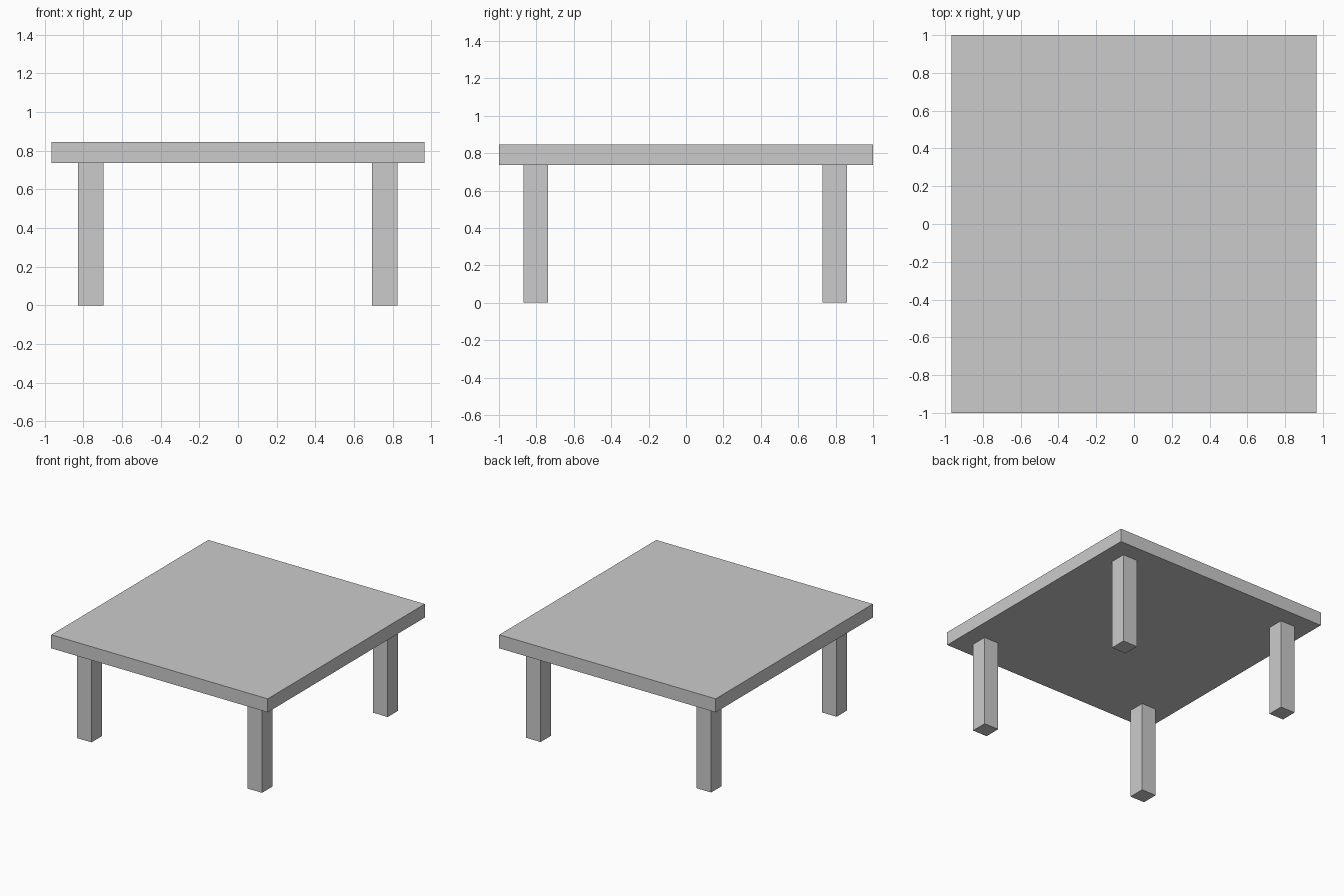
import bpy

if "Cube" in bpy.data.objects:
    bpy.data.objects.remove(bpy.data.objects["Cube"])


def box(name, x, y, z):
    """Axis-aligned box from (min, max) ranges."""
    ranges = (x, y, z)
    bpy.ops.mesh.primitive_cube_add(size=1, location=[(a + b) / 2 for a, b in ranges])
    obj = bpy.context.object
    obj.name = name
    obj.scale = [b - a for a, b in ranges]
    bpy.ops.object.transform_apply(location=False, rotation=False, scale=True)
    return obj


UNDERSIDE = 0.736

# Table top
box("table_top", (-0.965, 0.965), (-1, 1), (UNDERSIDE, 0.845))

# Four square legs, set in from the corners
for row, y in (("front", (-0.870, -0.737)), ("back", (0.729, 0.861))):
    for side, x in (("left", (-0.827, -0.697)), ("right", (0.694, 0.824))):
        box(f"{row}_{side}_leg", x, y, (0, UNDERSIDE))
